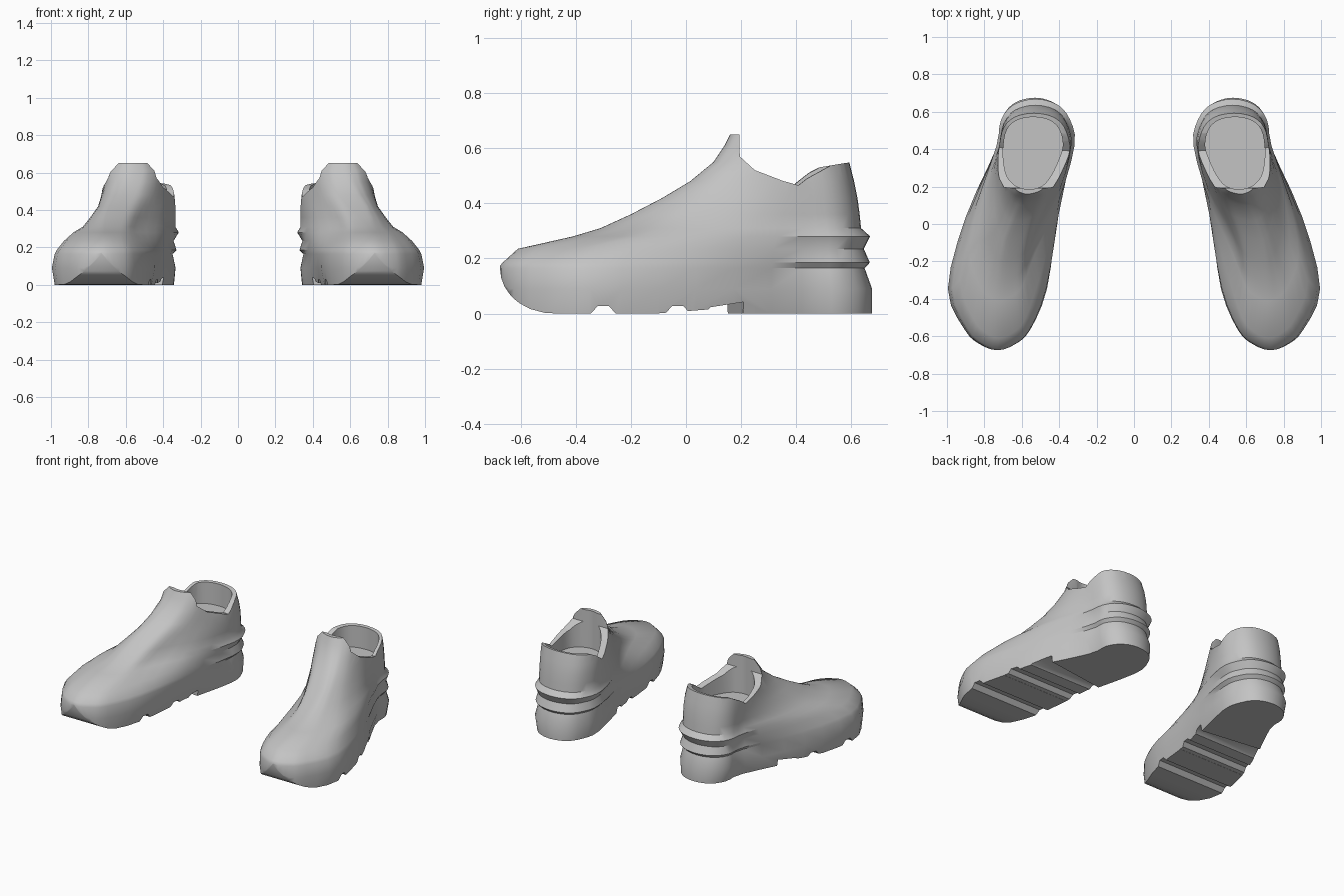
import bpy, bmesh, math
from mathutils import Vector

cube = bpy.data.objects.get("Cube")
if cube:
    bpy.data.objects.remove(cube, do_unlink=True)

grey = bpy.data.materials.new("plain grey")
grey.use_nodes = True
GREY = (0.55, 0.55, 0.55, 1)
grey.diffuse_color = GREY
grey.node_tree.nodes["Principled BSDF"].inputs["Base Color"].default_value = GREY

HEEL_Y = 0.42   # where the round heel meets the long forefoot

# Horizontal contours of the left shoe, bottom to top:
# z, front y, rear y, tip x, then outer/inner x at heel, waist and ball
LEVELS = [
    (0.00, -0.675, 0.675, 0.73, 0.71, 0.345, 0.89, 0.43, 0.98, 0.48),
    (0.09, -0.675, 0.675, 0.73, 0.73, 0.335, 0.90, 0.41, 0.995, 0.465),
    (0.165, -0.675, 0.648, 0.73, 0.715, 0.35, 0.89, 0.405, 0.98, 0.47),
    (0.185, -0.665, 0.667, 0.73, 0.73, 0.33, 0.885, 0.405, 0.97, 0.475),
    (0.235, -0.61, 0.645, 0.72, 0.72, 0.345, 0.86, 0.41, 0.93, 0.51),
    (0.28, -0.41, 0.668, 0.72, 0.735, 0.318, 0.83, 0.40, 0.88, 0.53),
    (0.31, -0.31, 0.635, 0.71, 0.72, 0.335, 0.80, 0.40, 0.83, 0.53),
    (0.36, -0.20, 0.63, 0.70, 0.72, 0.335, 0.77, 0.39, 0.79, 0.51),
    (0.42, -0.085, 0.622, 0.68, 0.72, 0.335, 0.745, 0.385, 0.745, 0.48),
    (0.48, 0.015, 0.61, 0.64, 0.72, 0.34, 0.73, 0.38, 0.72, 0.45),
    (0.55, 0.10, 0.592, 0.60, 0.715, 0.355, 0.72, 0.385, 0.70, 0.43),
    (0.61, 0.14, 0.59, 0.575, 0.715, 0.36, 0.715, 0.385, 0.695, 0.425),
    (0.65, 0.16, 0.59, 0.57, 0.70, 0.38, 0.70, 0.40, 0.665, 0.45),
]


def contour(yf, yr, xt, ho, hi, ao, ai, bo, bi, sub=3):
    """Closed smooth outline: tip, outer side, heel, inner side."""
    def side(h, a, b):
        pts = [(0.97, xt + 0.36 * (b - xt)), (0.9, xt + 0.66 * (b - xt)),
               (0.7, b), (0.35, a), (0, h)]
        return [Vector((x, HEEL_Y + u * (yf - HEEL_Y))) for u, x in pts]
    mid, half = (ho + hi) / 2, (ho - hi) / 2
    heel = []
    for deg in (30, 60, 90, 120, 150):
        c, s = math.cos(math.radians(deg)), math.sin(math.radians(deg))
        heel.append(Vector((mid + half * math.copysign(abs(c) ** 0.85, c),
                            HEEL_Y + (yr - HEEL_Y) * s ** 0.85)))
    p = [Vector((xt, yf))] + side(ho, ao, bo) + heel + side(hi, ai, bi)[::-1]
    out = []
    for i in range(len(p)):
        a, b, c, d = (p[(i + k) % len(p)] for k in (-1, 0, 1, 2))
        for t in (k / sub for k in range(sub)):
            out.append(0.5 * (2 * b + (c - a) * t + (2 * a - 5 * b + 4 * c - d) * t * t
                              + (3 * b - a - 3 * c + d) * t ** 3))
    return out


def toe_lift(y):
    t = min(1, max(0, (-0.48 - y) / 0.195))
    return 0.165 * (1 - math.sqrt(1 - t * t))


def make_object(name, bm):
    bmesh.ops.recalc_face_normals(bm, faces=bm.faces)
    me = bpy.data.meshes.new(name)
    bm.to_mesh(me)
    bm.free()
    me.materials.append(grey)
    ob = bpy.data.objects.new(name, me)
    bpy.context.collection.objects.link(ob)
    return ob


def loft(name, rings):
    """Skin closed rings; the ends are capped with strips across."""
    bm = bmesh.new()
    vs = [[bm.verts.new(p) for p in r] for r in rings]
    n = len(vs[0])
    for a, b in zip(vs, vs[1:]):
        for i in range(n):
            j = (i + 1) % n
            bm.faces.new((a[i], a[j], b[j], b[i]))
    for r in (vs[0], vs[-1]):
        for i in range(n // 2):
            strip = [r[i], r[i + 1], r[n - i - 1], r[(n - i) % n]]
            bm.faces.new(list(dict.fromkeys(strip)))
    return make_object(name, bm)


def prism(name, inner, outer):
    """Bar across the shoe between two (y, z) profiles."""
    bm = bmesh.new()
    a = [bm.verts.new((0.1, y, z)) for y, z in inner]
    b = [bm.verts.new((1.2, y, z)) for y, z in outer]
    bm.faces.new(a)
    bm.faces.new(b)
    for i in range(len(a)):
        j = (i + 1) % len(a)
        bm.faces.new((a[i], a[j], b[j], b[i]))
    bmesh.ops.triangulate(bm, faces=bm.faces)
    return make_object(name, bm)


# Shoe body, with the sole curling up at the toe
rings = []
for k, (z, *row) in enumerate(LEVELS):
    rings.append([(p.x, p.y, max(z, toe_lift(p.y) + 0.004 * k)) for p in contour(*row)])
left_shoe = loft("left_shoe", rings)

# Foot opening
hole = contour(0.185, 0.572, 0.56, 0.698, 0.38, 0.698, 0.405, 0.68, 0.445)
cutters = [loft("foot_hole", [[(p.x, p.y, z) for p in hole] for z in (0.40, 0.8)])]

# Collar line: dips behind the tongue, rises to the heel, higher on the inner side
collar_in = [(0.19, 0.8), (0.195, 0.57), (0.25, 0.52), (0.38, 0.47), (0.45, 0.525), (0.59, 0.548), (0.8, 0.56), (0.8, 0.8)]
collar_out = [(0.19, 0.8), (0.195, 0.57), (0.25, 0.52), (0.33, 0.49), (0.43, 0.462), (0.59, 0.548), (0.8, 0.56), (0.8, 0.8)]
cutters.append(prism("collar_cut", collar_in, collar_out))

# Sole grooves and the arch in front of the heel block
for y in (-0.30, -0.03):
    groove = [(y - 0.045, -0.02), (y - 0.045, 0), (y - 0.02, 0.028),
              (y + 0.02, 0.028), (y + 0.045, 0), (y + 0.045, -0.02)]
    cutters.append(prism("sole_groove", groove, groove))
arch = [[(-0.1, -0.05), (-0.1, 0.001), (0.08, 0.015), (y, 0.042), (y, -0.05)] for y in (0.08 + 0.03, 0.26)]
cutters.append(prism("arch_cut", *arch))

bpy.context.view_layer.objects.active = left_shoe
for c in cutters:
    m = left_shoe.modifiers.new("cut", "BOOLEAN")
    m.operation, m.solver, m.object = "DIFFERENCE", "EXACT", c
    bpy.ops.object.modifier_apply(modifier=m.name)
    bpy.data.objects.remove(c, do_unlink=True)

# Mirrored right shoe
right_shoe = left_shoe.copy()
right_shoe.data = left_shoe.data.copy()
right_shoe.name = "right_shoe"
bpy.context.collection.objects.link(right_shoe)
for v in right_shoe.data.vertices:
    v.co.x = -v.co.x
right_shoe.data.flip_normals()

bpy.ops.object.select_all(action="DESELECT")
for ob in (left_shoe, right_shoe):
    ob.select_set(True)
bpy.ops.object.shade_smooth_by_angle(angle=math.radians(35))
